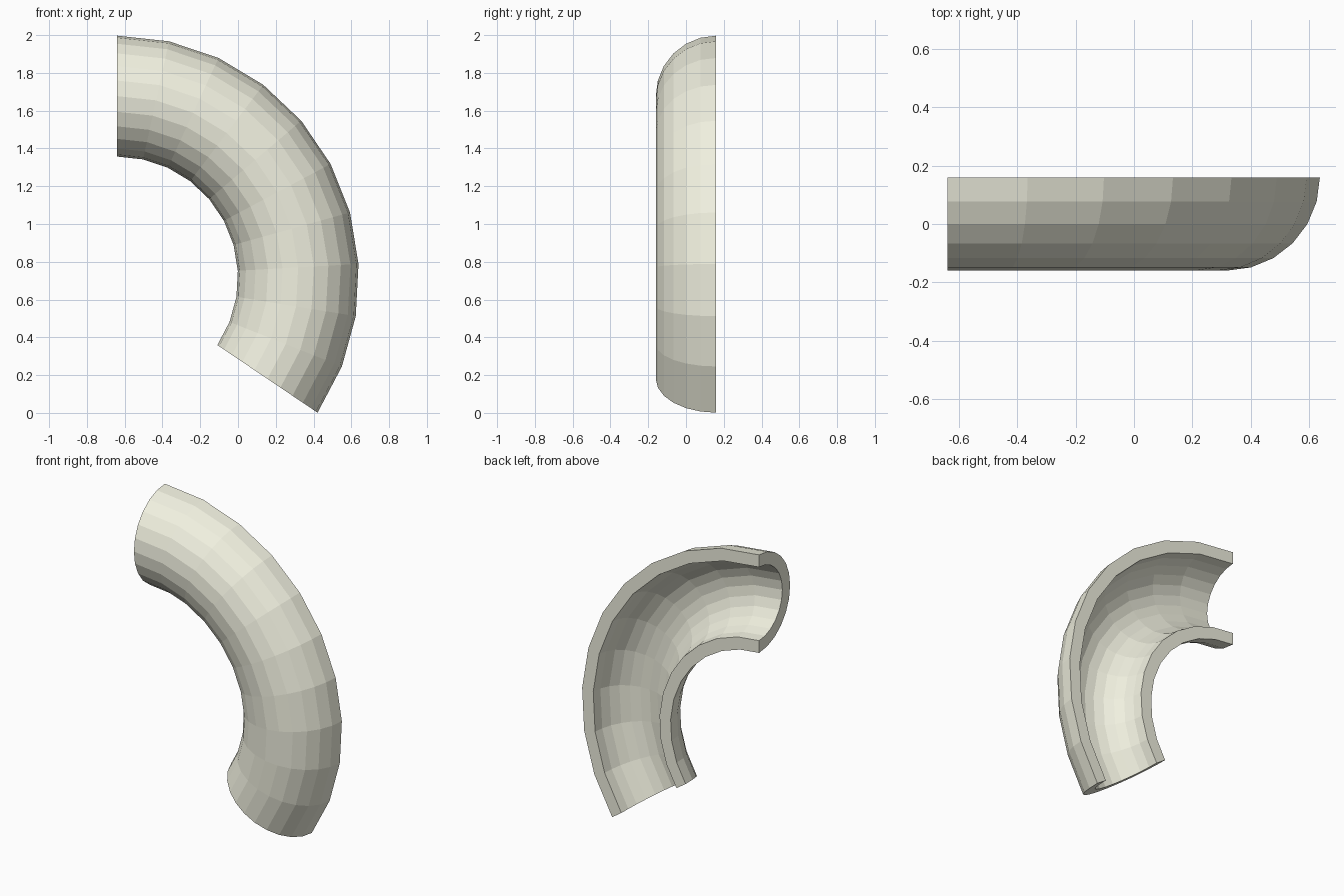
import bpy, bmesh
from math import radians, sin, cos, pi
from mathutils import Vector

if "Cube" in bpy.data.objects:
    bpy.data.objects.remove(bpy.data.objects["Cube"])

BEND = Vector((-0.64, 0.16, 0.717))   # centre of the bend
R_MID, R_OUT, R_IN = 0.96, 0.32, 0.24
SIDES, STEPS, SWEEP = 12, 10, radians(124)

# Half-ring cross-section at the upper end, open towards the back
def arc(radius):
    return [BEND + Vector((0, -radius * sin(pi * i / SIDES),
                           R_MID + radius * cos(pi * i / SIDES)))
            for i in range(SIDES + 1)]

bm = bmesh.new()
profile = [bm.verts.new(p) for p in arc(R_OUT) + arc(R_IN)[::-1]]
start = bm.faces.new(profile)

# Sweep the section round the bend, keeping both end caps
geom = bmesh.ops.duplicate(bm, geom=[start] + start.edges[:] + profile)["geom"]
bmesh.ops.spin(bm, geom=geom, cent=BEND, axis=(0, 1, 0), dvec=(0, 0, 0),
               angle=SWEEP, steps=STEPS, use_duplicate=False)
bmesh.ops.remove_doubles(bm, verts=bm.verts[:], dist=0.0005)
bmesh.ops.recalc_face_normals(bm, faces=bm.faces[:])

mesh = bpy.data.meshes.new("half_pipe_elbow")
bm.to_mesh(mesh)
bm.free()
obj = bpy.data.objects.new("half_pipe_elbow", mesh)
bpy.context.collection.objects.link(obj)

# Pale cream colour
mat = bpy.data.materials.new("cream")
mat.diffuse_color = (0.87, 0.87, 0.74, 1)
mat.use_nodes = True
mat.node_tree.nodes["Principled BSDF"].inputs["Base Color"].default_value = mat.diffuse_color
mesh.materials.append(mat)
